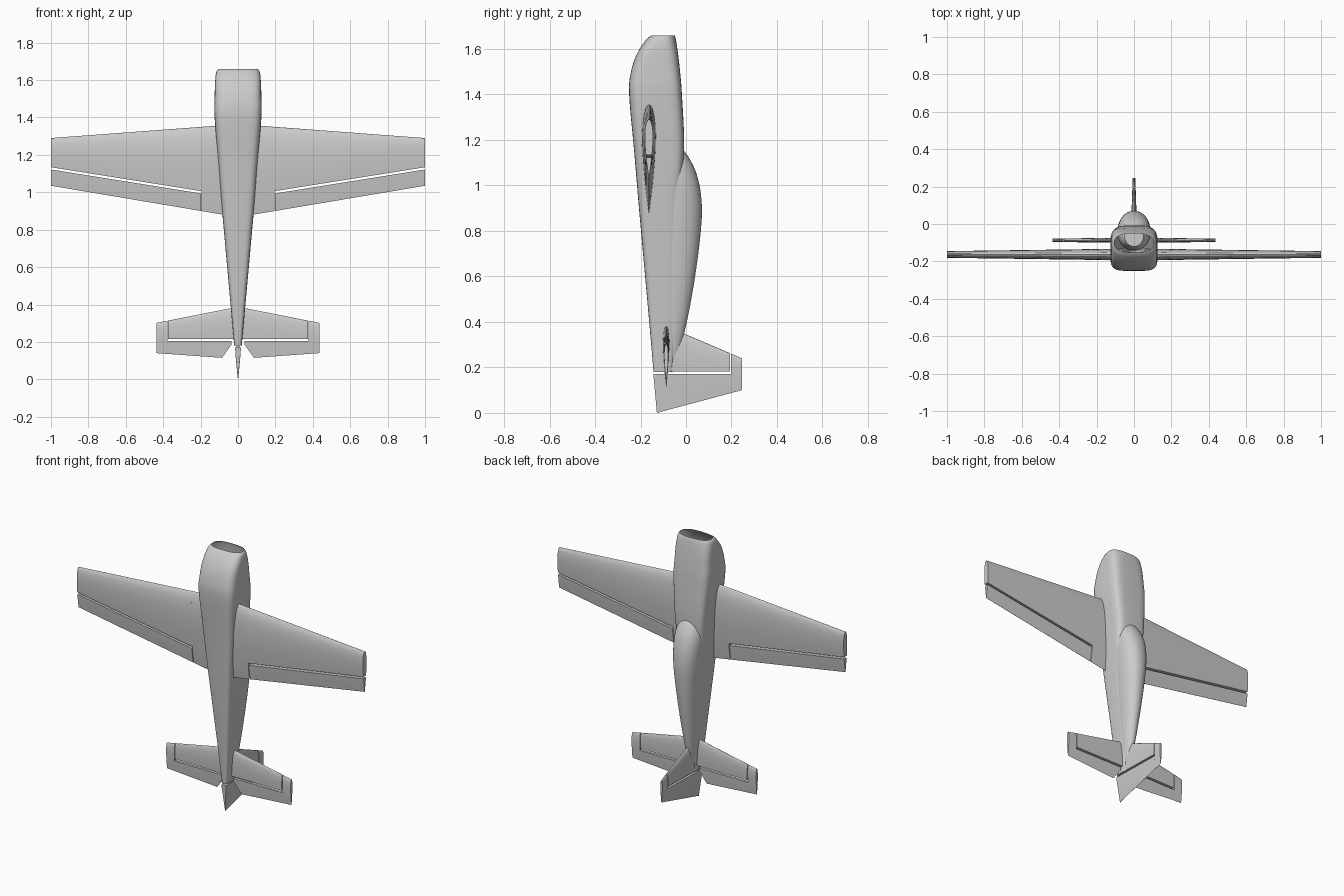
import bpy, bmesh
from math import cos, sin, pi, sqrt, copysign

cube = bpy.data.objects.get("Cube")
if cube:
    bpy.data.objects.remove(cube, do_unlink=True)

GREY = (0.6, 0.6, 0.6, 1)
paint = bpy.data.materials.new("plain grey")
paint.use_nodes = True
paint.diffuse_color = GREY
paint.node_tree.nodes["Principled BSDF"].inputs["Base Color"].default_value = GREY


def loft(bm, rings, cap_start=True, cap_end=True):
    """Skin a row of equal closed rings."""
    rows = [[bm.verts.new(p) for p in ring] for ring in rings]
    n = len(rows[0])
    for lo, hi in zip(rows, rows[1:]):
        for i in range(n):
            j = (i + 1) % n
            bm.faces.new((lo[i], lo[j], hi[j], hi[i]))
    if cap_start:
        bm.faces.new(rows[0])
    if cap_end:
        bm.faces.new(rows[-1])


def finish(name, bm, angle):
    bmesh.ops.remove_doubles(bm, verts=bm.verts, dist=0.00005)
    bmesh.ops.recalc_face_normals(bm, faces=bm.faces)
    mesh = bpy.data.meshes.new(name)
    bm.to_mesh(mesh)
    bm.free()
    mesh.materials.append(paint)
    obj = bpy.data.objects.new(name, mesh)
    bpy.context.collection.objects.link(obj)
    bpy.ops.object.select_all(action='DESELECT')
    obj.select_set(True)
    bpy.context.view_layer.objects.active = obj
    bpy.ops.object.shade_smooth_by_angle(angle=angle)
    return obj


def spline(rows, steps):
    """Pass a smooth curve through rows of numbers."""
    out = []
    for i in range(len(rows) - 1):
        p0, p1 = rows[max(i - 1, 0)], rows[i]
        p2, p3 = rows[i + 1], rows[min(i + 2, len(rows) - 1)]
        for k in range(steps):
            t = k / steps
            out.append([b + 0.5 * t * (c - a + t * (2*a - 5*b + 4*c - d + t * (3*(b - c) + d - a)))
                        for a, b, c, d in zip(p0, p1, p2, p3)])
    return out + [list(rows[-1])]


def hull(name, rows, steps, open_end):
    """Rows hold height, belly y, back y, half width, squareness."""
    bm = bmesh.new()
    rings = []
    for z, y0, y1, w, power in spline(rows, steps):
        ring = []
        for k in range(48):
            a = 2 * pi * k / 48
            u, v = (copysign(abs(f) ** (2 / power), f) for f in (cos(a), sin(a)))
            ring.append((w * u, (y0 + y1) / 2 + (y1 - y0) / 2 * v, z))
        rings.append(ring)
    loft(bm, rings, cap_end=not open_end)
    return finish(name, bm, 0.7)


def foil(name, axis, centre, root, tip, panels, sign=1):
    """Root and tip hold span, leading z, trailing z, half thickness.
    Each panel is a list of (span, top z, bottom z); None means the foil edge."""
    bm = bmesh.new()
    for panel in panels:
        rings = []
        for s, top, bottom in panel:
            t = (s - root[0]) / (tip[0] - root[0])
            le, te, thick = (a + (b - a) * t for a, b in zip(root[1:], tip[1:]))
            top = le if top is None else top
            bottom = te if bottom is None else bottom
            upper, lower = [], []
            for k in range(15):
                z = top + (bottom - top) * (1 - cos(pi * k / 14)) / 2
                f = min(max((le - z) / (le - te), 0), 1)
                h = thick * (2.969 * sqrt(f) - 1.26 * f - 3.516 * f**2
                             + 2.843 * f**3 - 1.015 * f**4)
                for side, off in ((upper, h), (lower, -h)):
                    side.append((sign * s, centre + off, z) if axis == 'x'
                                else (centre + off, s, z))
            rings.append(upper + lower[::-1])
        loft(bm, rings)
    return finish(name, bm, 0.5)


# Fuselage, open at the nose
hull("fuselage", [
    (0.18, -0.143, -0.06, 0.02, 3.5), (0.38, -0.16, -0.045, 0.038, 4),
    (0.88, -0.205, -0.03, 0.083, 5), (1.15, -0.228, -0.008, 0.106, 5),
    (1.4, -0.25, -0.018, 0.125, 5), (1.5, -0.242, -0.026, 0.125, 4.5),
    (1.58, -0.215, -0.035, 0.123, 4), (1.64, -0.176, -0.044, 0.117, 3),
    (1.66, -0.152, -0.05, 0.105, 2.6)], 4, True)

# Canopy and rear deck
hull("canopy", [
    (0.24, -0.1, -0.034, 0.018, 2), (0.35, -0.11, -0.008, 0.032, 2),
    (0.45, -0.12, 0.014, 0.043, 2), (0.6, -0.13, 0.04, 0.057, 2.1),
    (0.75, -0.14, 0.06, 0.07, 2.2), (0.88, -0.14, 0.07, 0.081, 2.2),
    (0.98, -0.14, 0.063, 0.087, 2.2), (1.06, -0.14, 0.043, 0.086, 2.2),
    (1.12, -0.13, 0.014, 0.074, 2.1), (1.16, -0.12, -0.015, 0.05, 2)], 5, False)

# Wings, ailerons, tailplanes and elevators
GAP = 0.012
for side, sign in (("left", 1), ("right", -1)):
    root, tip = (0.06, 1.36, 0.877, 0.031), (1, 1.29, 1.035, 0.018)
    foil(side + "_wing", 'x', -0.163, root, tip,
         [[(0.06, None, None), (0.195, None, None)],
          [(0.195, None, 1.0 + GAP / 2), (1, None, 1.128 + GAP / 2)]], sign)
    foil(side + "_aileron", 'x', -0.163, root, tip,
         [[(0.199, 1.0 - GAP / 2, None), (1, 1.128 - GAP / 2, None)]], sign)

    root, tip = (0.015, 0.385, 0.11, 0.014), (0.435, 0.302, 0.14, 0.009)
    foil(side + "_tailplane", 'x', -0.087, root, tip,
         [[(0.015, None, 0.21 + GAP / 2), (0.373, None, 0.21 + GAP / 2)]], sign)
    foil(side + "_elevator", 'x', -0.087, root, tip,
         [[(0.036, 0.21 - GAP / 2, 0.185), (0.085, 0.21 - GAP / 2, None),
           (0.377, 0.21 - GAP / 2, None)],
          [(0.377, None, None), (0.435, None, None)]], sign)

# Fin and rudder
root, tip = (-0.128, 0.4, 0, 0.02), (0.246, 0.24, 0.1, 0.007)
foil("fin", 'y', 0, root, tip, [[(-0.1, None, 0.182), (0.193, None, 0.182)]])
foil("rudder", 'y', 0, root, tip,
     [[(-0.143, 0.17, 0.165), (-0.128, 0.17, None), (0.197, 0.17, None)],
      [(0.197, None, None), (0.246, None, None)]])
